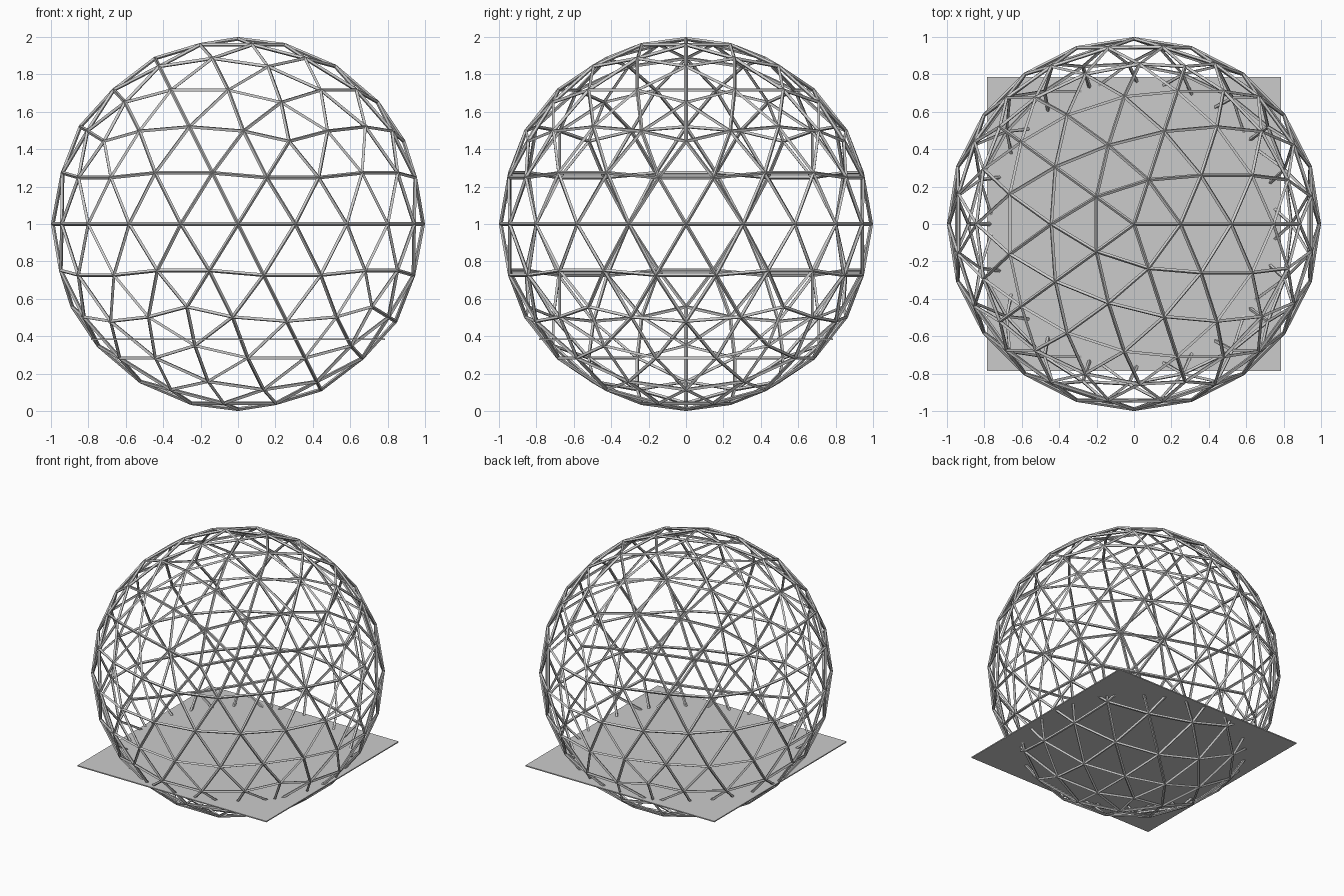
import bpy

if "Cube" in bpy.data.objects:
    bpy.data.objects.remove(bpy.data.objects["Cube"])

# geodesic cage: triangulated sphere turned into thin struts
bpy.ops.mesh.primitive_ico_sphere_add(subdivisions=3, radius=0.99, location=(0, 0, 1))
cage = bpy.context.object
cage.name = "geodesic_cage"
struts = cage.modifiers.new("struts", 'WIREFRAME')
struts.thickness = 0.02
struts.offset = 0
struts.use_even_offset = True
struts.use_replace = True

# thin square floor plate cutting through the lower part of the cage
bpy.ops.mesh.primitive_cube_add(size=1, location=(0, 0, 0.385))
floor = bpy.context.object
floor.name = "floor_plate"
floor.scale = (1.57, 1.57, 0.008)
bpy.ops.object.transform_apply(location=False, rotation=False, scale=True)
